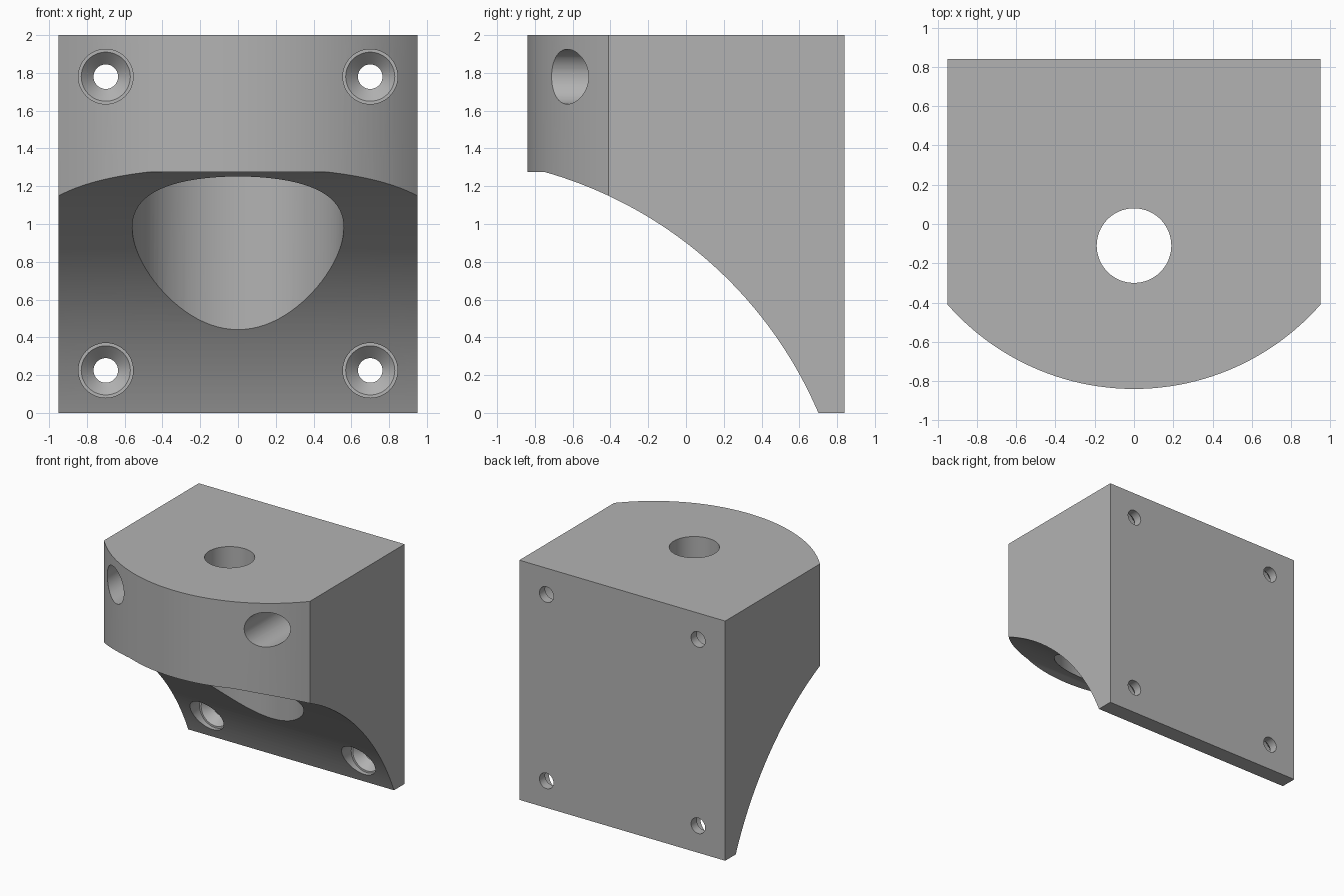
import bpy, math
from mathutils import Matrix, Vector

cube = bpy.data.objects.get("Cube")
if cube:
    bpy.data.objects.remove(cube, do_unlink=True)

grey = bpy.data.materials.new("plain grey")
grey.use_nodes = True
colour = (0.45, 0.45, 0.45, 1)
grey.diffuse_color = colour
grey.node_tree.nodes["Principled BSDF"].inputs["Base Color"].default_value = colour


def loft(name, rings):
    """Closed solid through a list of matching point rings, capped at both ends."""
    n = len(rings[0])
    verts = [p for ring in rings for p in ring]
    faces = [tuple(range(n)), tuple(range(len(verts) - n, len(verts)))]
    for r in range(len(rings) - 1):
        for i in range(n):
            a, b = r * n + i, r * n + (i + 1) % n
            faces.append((a, b, b + n, a + n))
    mesh = bpy.data.meshes.new(name)
    mesh.from_pydata(verts, [], faces)
    mesh.materials.append(grey)
    obj = bpy.data.objects.new(name, mesh)
    bpy.context.collection.objects.link(obj)
    bpy.context.view_layer.objects.active = obj
    obj.select_set(True)
    bpy.ops.object.mode_set(mode="EDIT")
    bpy.ops.mesh.select_all(action="SELECT")
    bpy.ops.mesh.normals_make_consistent(inside=False)
    bpy.ops.object.mode_set(mode="OBJECT")
    obj.select_set(False)
    return obj


def arc(centre, radius, start, end, steps):
    angles = [start + (end - start) * i / steps for i in range(steps + 1)]
    return [(centre[0] + radius * math.cos(a), centre[1] + radius * math.sin(a)) for a in angles]


def turned(name, profile, matrix, sides):
    """Solid of revolution about local z from (radius, height) pairs."""
    rings = []
    for radius, height in profile:
        circle = arc((0, 0), radius, 0, math.tau, sides)[:-1]
        rings.append([matrix @ Vector((x, y, height)) for x, y in circle])
    return loft(name, rings)


# Block with a bowed front
half_width, back, shoulder, nose = 0.95, 0.84, -0.41, -0.84
sag = shoulder - nose
bow = (half_width ** 2 + sag ** 2) / (2 * sag)
spread = math.asin(half_width / bow)
outline = arc((0, nose + bow), bow, -math.pi / 2 - spread, -math.pi / 2 + spread, 48)
outline += [(half_width, back), (-half_width, back)]
body = loft("bracket_body", [[(x, y, z) for x, y in outline] for z in (0, 2)])

# Concave scoop below the lip
centre, radius, lip = (-1.358, -0.878), 2.238, 1.275
low = math.asin((-0.1 - centre[1]) / radius)
high = math.asin((lip - centre[1]) / radius)
side = arc(centre, radius, low, high, 48) + [(-1.2, lip), (-1.2, -0.1)]
cutters = [loft("scoop_cutter", [[(x, y, z) for y, z in side] for x in (-1.2, 1.2)])]

# Stepped vertical bore
upright = Matrix.Translation((0, -0.11, 0))
cutters.append(turned("wide_bore_cutter", [(0.56, -0.2), (0.56, 1.5)], upright, 96))
cutters.append(turned("top_hole_cutter", [(0.19, 1.3), (0.19, 2.2)], upright, 64))

# Countersunk screw holes at the four corners
screw = [(0.145, -1.0), (0.145, 0.70), (0.13, 0.70), (0.065, 0.765), (0.065, 1.0)]
lay_back = Matrix.Rotation(-math.pi / 2, 4, "X")
for x in (-0.7, 0.7):
    for z in (0.225, 1.78):
        place = Matrix.Translation((x, 0, z)) @ lay_back
        cutters.append(turned("screw_hole_cutter", screw, place, 48))

# Cut everything out of the block
bpy.context.view_layer.objects.active = body
body.select_set(True)
for cutter in cutters:
    cut = body.modifiers.new(cutter.name, "BOOLEAN")
    cut.operation = "DIFFERENCE"
    cut.solver = "EXACT"
    cut.object = cutter
    bpy.ops.object.modifier_apply(modifier=cut.name)
    bpy.data.objects.remove(cutter, do_unlink=True)

bpy.ops.object.shade_smooth_by_angle(angle=math.radians(20))
